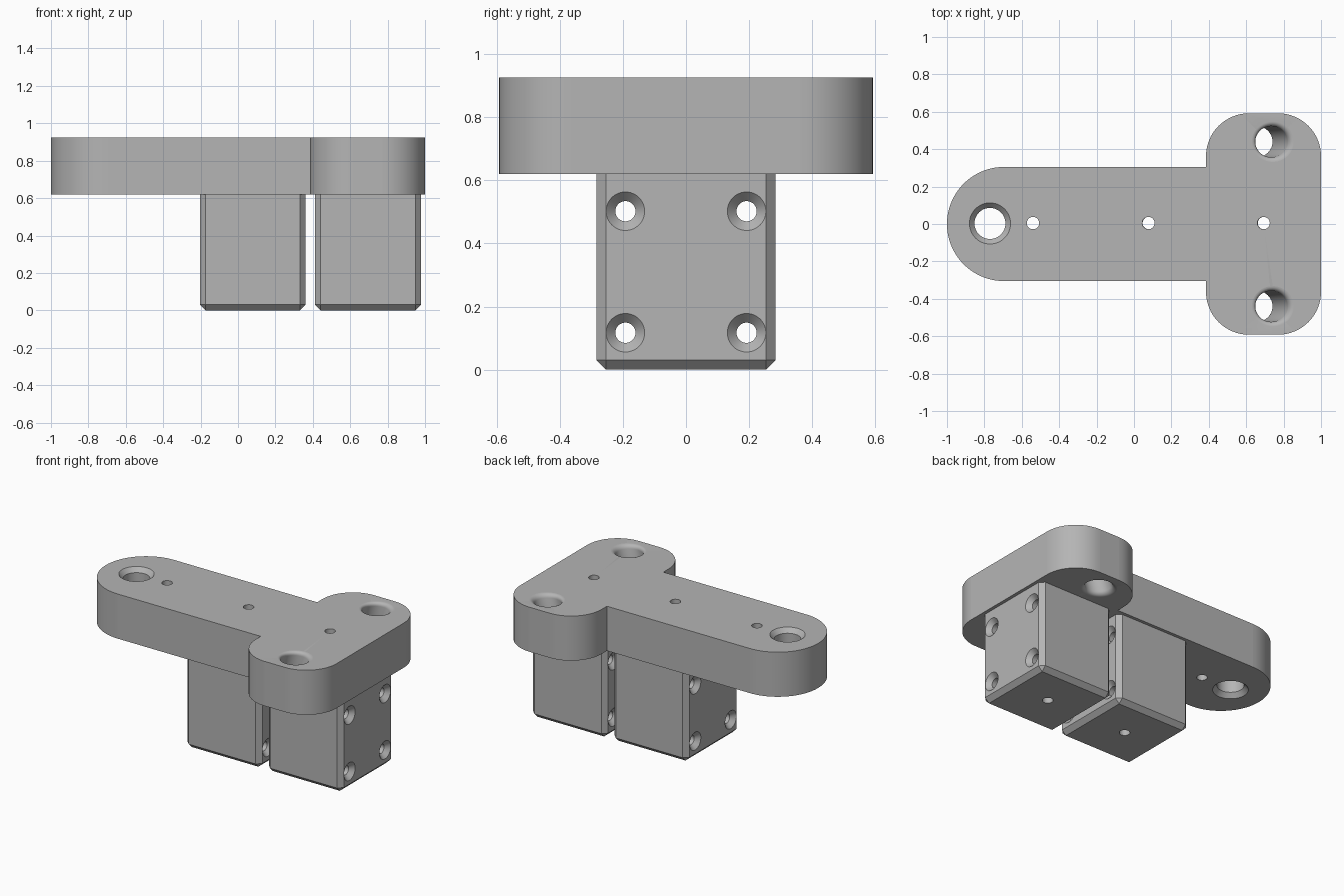
import bpy
import bmesh
import math
from mathutils import Vector

cube = bpy.data.objects.get("Cube")
if cube:
    bpy.data.objects.remove(cube, do_unlink=True)

PLATE_LOW, PLATE_TOP = 0.62, 0.925
PIN_R = 0.033
OVER = 0.05

grey = bpy.data.materials.new("Plain grey")
grey.use_nodes = True
grey.diffuse_color = (0.46, 0.46, 0.46, 1)
grey.node_tree.nodes["Principled BSDF"].inputs["Base Color"].default_value = grey.diffuse_color


def make_object(name, bm):
    bmesh.ops.recalc_face_normals(bm, faces=bm.faces)
    mesh = bpy.data.meshes.new(name)
    bm.to_mesh(mesh)
    bm.free()
    mesh.materials.append(grey)
    obj = bpy.data.objects.new(name, mesh)
    bpy.context.collection.objects.link(obj)
    return obj


def loft(bm, rings, place, sides=48):
    """Closed tube through rings of (height, shift, radius u, radius v)."""
    loops = []
    for h, shift, ru, rv in rings:
        angles = [math.tau * i / sides for i in range(sides)]
        loops.append([bm.verts.new(place(shift + ru * math.cos(a), rv * math.sin(a), h))
                      for a in angles])
    for low, high in zip(loops, loops[1:]):
        for i in range(sides):
            j = (i + 1) % sides
            bm.faces.new((low[i], low[j], high[j], high[i]))
    bm.faces.new(loops[0])
    bm.faces.new(loops[-1])


def bore(bm, place, start, end, radius, rim=None, depth=0):
    """Straight hole, optionally countersunk at both ends."""
    rim = rim or radius
    rings = [(start - OVER, rim), (start, rim), (start + depth, radius),
             (end - depth, radius), (end, rim), (end + OVER, rim)]
    if not depth:
        rings = [rings[0], rings[-1]]
    loft(bm, [(h, 0, r, r) for h, r in rings], place)


def upright(x, y):
    return lambda u, v, h: Vector((x + u, y + v, h))


def sideways(y, z):
    return lambda u, v, h: Vector((h, y + u, z + v))


def slanted_bore(bm, y):
    """Leaning hole with softly rounded lips."""
    lip, steps = 0.025, 6
    height = PLATE_TOP - PLATE_LOW
    curve = []
    for i in range(steps + 1):
        a = math.pi / 2 * i / steps
        curve.append((lip * (1 - math.sin(a)), lip * (1 - math.cos(a))))
    # Each pair is the depth below the surface and the flare of the lip
    curve = [(d, lip - f) for d, f in [(c[1], lip - c[0]) for c in curve]]
    curve = [(lip * (1 - math.cos(math.pi / 2 * i / steps)),
              lip * (1 - math.sin(math.pi / 2 * i / steps))) for i in range(steps + 1)]
    levels = [(-OVER, lip)] + curve
    levels += [(height - d, f) for d, f in reversed(levels)]
    rings = [(PLATE_TOP - d, -0.095 * min(max(d / height, 0), 1), 0.087 + f, 0.083 + f)
             for d, f in levels]
    loft(bm, rings, upright(0.742, y))


def cut(obj, cutter_bm):
    """Subtract the cutters, then smooth curved walls and keep planes flat."""
    cutter = make_object(obj.name + "_cutter", cutter_bm)
    cutter.hide_render = True
    mod = obj.modifiers.new("Holes", 'BOOLEAN')
    mod.operation = 'DIFFERENCE'
    mod.solver = 'EXACT'
    mod.object = cutter
    bpy.ops.object.select_all(action='DESELECT')
    bpy.context.view_layer.objects.active = obj
    obj.select_set(True)
    bpy.ops.object.modifier_apply(modifier=mod.name)
    bpy.data.objects.remove(cutter, do_unlink=True)
    bpy.ops.object.shade_smooth_by_angle(angle=math.radians(25))
    for face in obj.data.polygons:
        if face.area > 0.03:
            face.use_smooth = False


def arc(cx, cy, r, start, end, steps=16):
    angles = [math.radians(start + (end - start) * i / steps) for i in range(steps + 1)]
    return [(cx + r * math.cos(a), cy + r * math.sin(a)) for a in angles]


# T-shaped top plate with a rounded arm and head
ARM, HEAD, CORNER = 0.305, 0.592, 0.23
half = [(0.385, ARM)] + arc(0.385 + CORNER, HEAD - CORNER, CORNER, 180, 90)
half += arc(1 - CORNER, HEAD - CORNER, CORNER, 90, 0)
outline = half + [(x, -y) for x, y in reversed(half)]
outline += arc(ARM - 1, 0, ARM, 270, 90, 40)
bm = bmesh.new()
base = bm.faces.new([bm.verts.new((x, y, PLATE_LOW)) for x, y in outline])
extruded = bmesh.ops.extrude_face_region(bm, geom=[base])
top_verts = [g for g in extruded["geom"] if isinstance(g, bmesh.types.BMVert)]
bmesh.ops.translate(bm, verts=top_verts, vec=(0, 0, PLATE_TOP - PLATE_LOW))
plate = make_object("top_plate", bm)

holes = bmesh.new()
bore(holes, upright(-0.77, 0.003), PLATE_LOW, PLATE_TOP, 0.083, 0.11, 0.03)
for x in (-0.54, 0.077, 0.693):
    bore(holes, upright(x, 0.005), PLATE_LOW, PLATE_TOP, PIN_R)
for side in (-1, 1):
    slanted_bore(holes, side * 0.44)
cut(plate, holes)

# Two chamfered blocks below the plate
for name, x in (("middle_block", 0.079), ("end_block", 0.695)):
    bm = bmesh.new()
    bmesh.ops.create_cube(bm, size=1)
    bmesh.ops.scale(bm, verts=bm.verts, vec=(0.566, 0.568, PLATE_LOW))
    bmesh.ops.translate(bm, verts=bm.verts, vec=(x, 0, PLATE_LOW / 2))
    edges = [e for e in bm.edges if min(v.co.z for v in e.verts) < 0.01]
    bmesh.ops.bevel(bm, geom=edges, offset=0.03, segments=1, affect='EDGES')
    block = make_object(name, bm)

    holes = bmesh.new()
    for y in (-0.192, 0.192):
        for z in (0.117, 0.502):
            bore(holes, sideways(y, z), x - 0.283, x + 0.283, 0.032, 0.061, 0.03)
    bore(holes, upright(x, 0.005), 0, PLATE_LOW, PIN_R)
    cut(block, holes)
